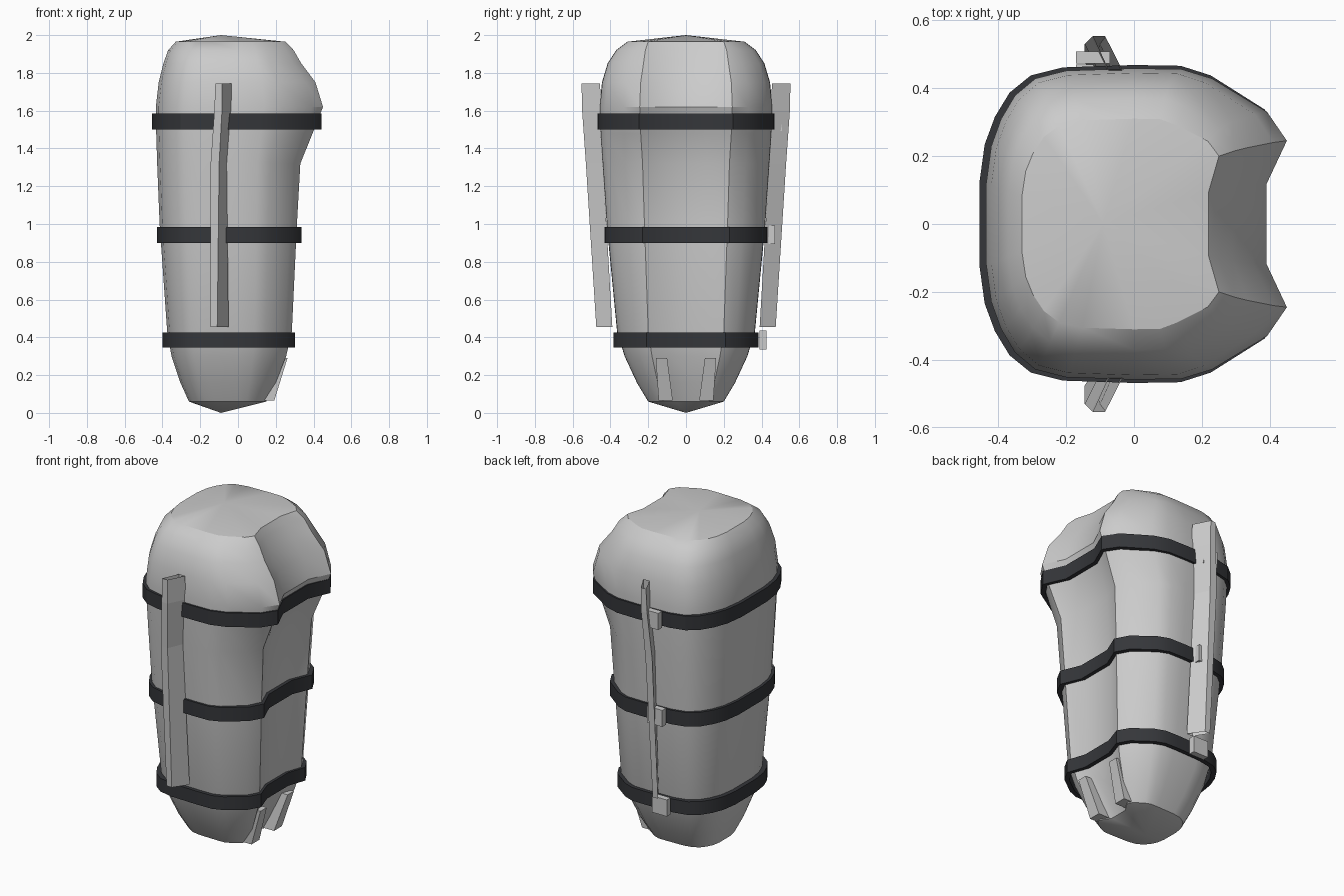
import bpy, bmesh
from math import radians

if "Cube" in bpy.data.objects:
    bpy.data.objects.remove(bpy.data.objects["Cube"])


def section(xl, w, xr, yr, xc):
    """Closed outline: rounded back, two front ridges, hollow between them."""
    half = [(xl, .12 / .46 * w), (.966 * xl, .5 * w), (.9 * xl, .674 * w),
            (.805 * xl, .826 * w), (.667 * xl, .935 * w), (.46 * xl, .985 * w),
            (0, w), (.31 * xr, .995 * w), (.51 * xr, .935 * w),
            (.87 * xr, yr + .4 * (w - yr)), (xr, yr), (xc, yr * .48)]
    return half + [(x, -y) for x, y in reversed(half)]


def loft(name, rings, closed=False, tips=None):
    """Bridge rings of 3D points; closed joins last to first, tips add fans."""
    bm = bmesh.new()
    loops = [[bm.verts.new(p) for p in r] for r in rings]
    n = len(loops[0])
    pairs = list(zip(loops, loops[1:]))
    if closed:
        pairs.append((loops[-1], loops[0]))
    for a, b in pairs:
        for i in range(n):
            j = (i + 1) % n
            bm.faces.new((a[i], a[j], b[j], b[i]))
    if tips:
        for loop, tip in zip((loops[0], loops[-1]), tips):
            t = bm.verts.new(tip)
            for i in range(n):
                bm.faces.new((loop[i], loop[(i + 1) % n], t))
    bmesh.ops.recalc_face_normals(bm, faces=bm.faces)
    me = bpy.data.meshes.new(name)
    bm.to_mesh(me)
    bm.free()
    ob = bpy.data.objects.new(name, me)
    bpy.context.collection.objects.link(ob)
    return ob


def smooth(ob, deg):
    bpy.ops.object.select_all(action='DESELECT')
    ob.select_set(True)
    bpy.context.view_layer.objects.active = ob
    bpy.ops.object.shade_smooth_by_angle(angle=radians(deg))


# Padded body: z, back x, half width, ridge x, ridge y, hollow x
levels = [(.06, -.26, .20, .15, .12, .11),
          (.16, -.305, .26, .20, .15, .16),
          (.30, -.352, .325, .255, .18, .22),
          (.43, -.375, .365, .285, .20, .25),
          (1.0, -.415, .42, .312, .22, .265),
          (1.32, -.428, .442, .33, .23, .285),
          (1.48, -.433, .453, .395, .24, .34),
          (1.62, -.435, .458, .45, .245, .39),
          (1.75, -.42, .445, .41, .24, .35),
          (1.85, -.395, .415, .335, .225, .29),
          (1.92, -.37, .37, .295, .215, .25),
          (1.965, -.33, .31, .25, .20, .22)]
body = loft("padded_body",
            [[(x, y, l[0]) for x, y in section(*l[1:])] for l in levels],
            tips=[(-.09, 0, 0), (-.09, 0, 2)])
smooth(body, 30)

# Dark straps following the outline
dark = bpy.data.materials.new("dark_strap")
dark.diffuse_color = (.035, .037, .042, 1)
dark.use_nodes = True
dark.node_tree.nodes["Principled BSDF"].inputs["Base Color"].default_value = dark.diffuse_color
straps = [("lower", .345, .425, -.40, .385, .302, .21, .265),
          ("middle", .90, .985, -.43, .431, .335, .23, .285),
          ("upper", 1.50, 1.585, -.455, .468, .442, .25, .385)]
for label, z0, z1, xl, w, xr, yr, xc in straps:
    t = .025
    outer = section(xl, w, xr, yr, xc)
    inner = section(xl + t, w - t, xr - t, yr - t * .4, xc - t)
    ring = [[(x, y, z) for x, y in o]
            for o, z in ((outer, z0), (outer, z1), (inner, z1), (inner, z0))]
    strap = loft(label + "_strap", ring, closed=True)
    strap.data.materials.append(dark)
    smooth(strap, 25)

# Slanted side rails: z, outer x pair, outer y, inner x pair, inner y
rail = [(.455, -.145, -.11, .475, -.09, -.05, .39),
        (1.32, -.145, -.10, .53, -.10, -.06, .44),
        (1.60, -.125, -.085, .55, -.075, -.035, .45),
        (1.745, -.12, -.085, .553, -.075, -.035, .455)]
for side, s in (("left", 1), ("right", -1)):
    loft(side + "_rail", [[(a, s * yo, z), (b, s * yo, z),
                           (d, s * yi, z), (c, s * yi, z)]
                          for z, a, b, yo, c, d, yi in rail])


def prism(name, bottom, top):
    """Box-like block between two four-point ends."""
    mid = [tuple(sum(p[k] for p in r) / 4 for k in range(3)) for r in (bottom, top)]
    return loft(name, [bottom, top], tips=mid)


# Strap buckles on the left side
for label, z, y in (("lower", .385, .408), ("middle", .943, .452), ("upper", 1.543, .49)):
    ends = [[(x, yy, zz) for x, yy in ((-.17, y - .018), (-.07, y - .018),
                                       (-.07, y + .018), (-.17, y + .018))]
            for zz in (z - .05, z + .05)]
    prism(label + "_buckle", *ends)

# Pair of tapered toe ridges at the front of the base
for side, s in (("left", 1), ("right", -1)):
    ends = [[(x - d, s * y, z) for d, y in ((0, y0), (0, y1), (.08, y1), (.08, y0))]
            for x, z, y0, y1 in ((.192, .065, .07, .145), (.262, .29, .10, .16))]
    prism(side + "_toe_ridge", *ends)
